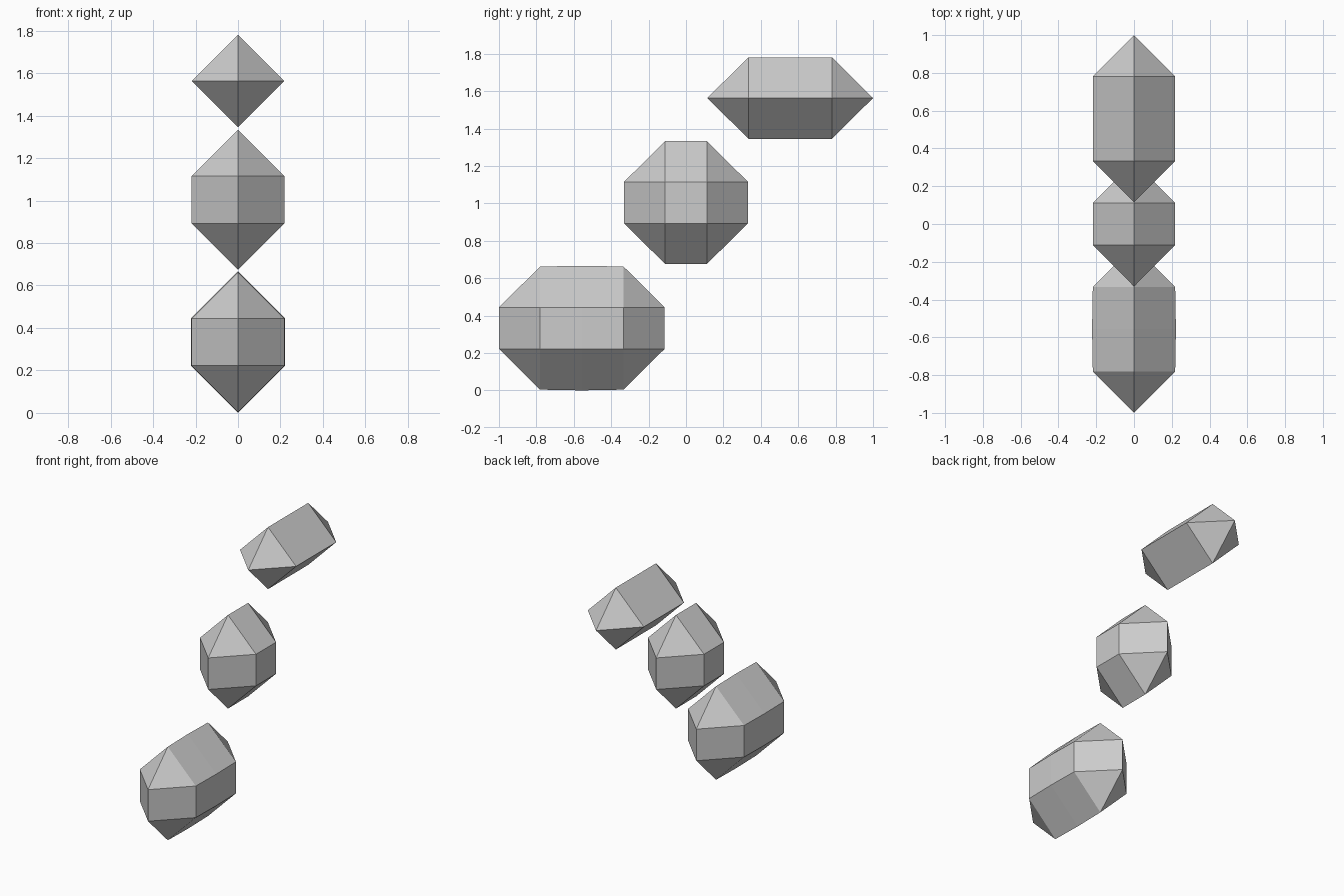
import bpy, bmesh
from mathutils import Vector

cube = bpy.data.objects.get("Cube")
if cube:
    bpy.data.objects.remove(cube)

grey = bpy.data.materials.new("light_grey")
grey.use_nodes = True
colour = (0.6, 0.6, 0.6, 1)
grey.diffuse_color = colour
grey.node_tree.nodes["Principled BSDF"].inputs["Base Color"].default_value = colour

R = 0.218       # reach of the pointed sides
TIP = 0.22      # reach of the pointed ends


def crystal(name, y, z, half_length, half_height, bulge=0):
    """An eight-sided gem, stretched along y and z into a faceted solid."""
    bm = bmesh.new()
    levels = {-half_height, half_height}
    for h in levels:
        for s in (-1, 1):
            # pointed end, then the side corners
            bm.verts.new((0, s * (half_length + TIP), h))
            for x in (-R, R):
                bm.verts.new((x, s * half_length, h))
    for s in (-1, 1):
        # ridges above and below
        for e in (-1, 1):
            bm.verts.new((0, e * half_length, s * (half_height + R)))
        # slight swelling at the middle of the long solids
        if bulge:
            bm.verts.new((0, 0, s * (half_height + R + bulge)))
            for h in levels:
                bm.verts.new((s * (R + bulge), 0, h))
    bmesh.ops.convex_hull(bm, input=bm.verts[:])
    # merge the triangles of each flat facet
    bmesh.ops.dissolve_limit(bm, angle_limit=0.005, verts=bm.verts[:], edges=bm.edges[:])
    bmesh.ops.recalc_face_normals(bm, faces=bm.faces[:])
    mesh = bpy.data.meshes.new(name)
    bm.to_mesh(mesh)
    bm.free()
    mesh.materials.append(grey)
    obj = bpy.data.objects.new(name, mesh)
    obj.location = Vector((0, y, z))
    bpy.context.collection.objects.link(obj)


crystal("lower_crystal", -0.557, 0.333, 0.223, 0.111, 0.004)
crystal("middle_crystal", 0, 1.004, 0.111, 0.111)
crystal("upper_crystal", 0.557, 1.563, 0.223, 0)
